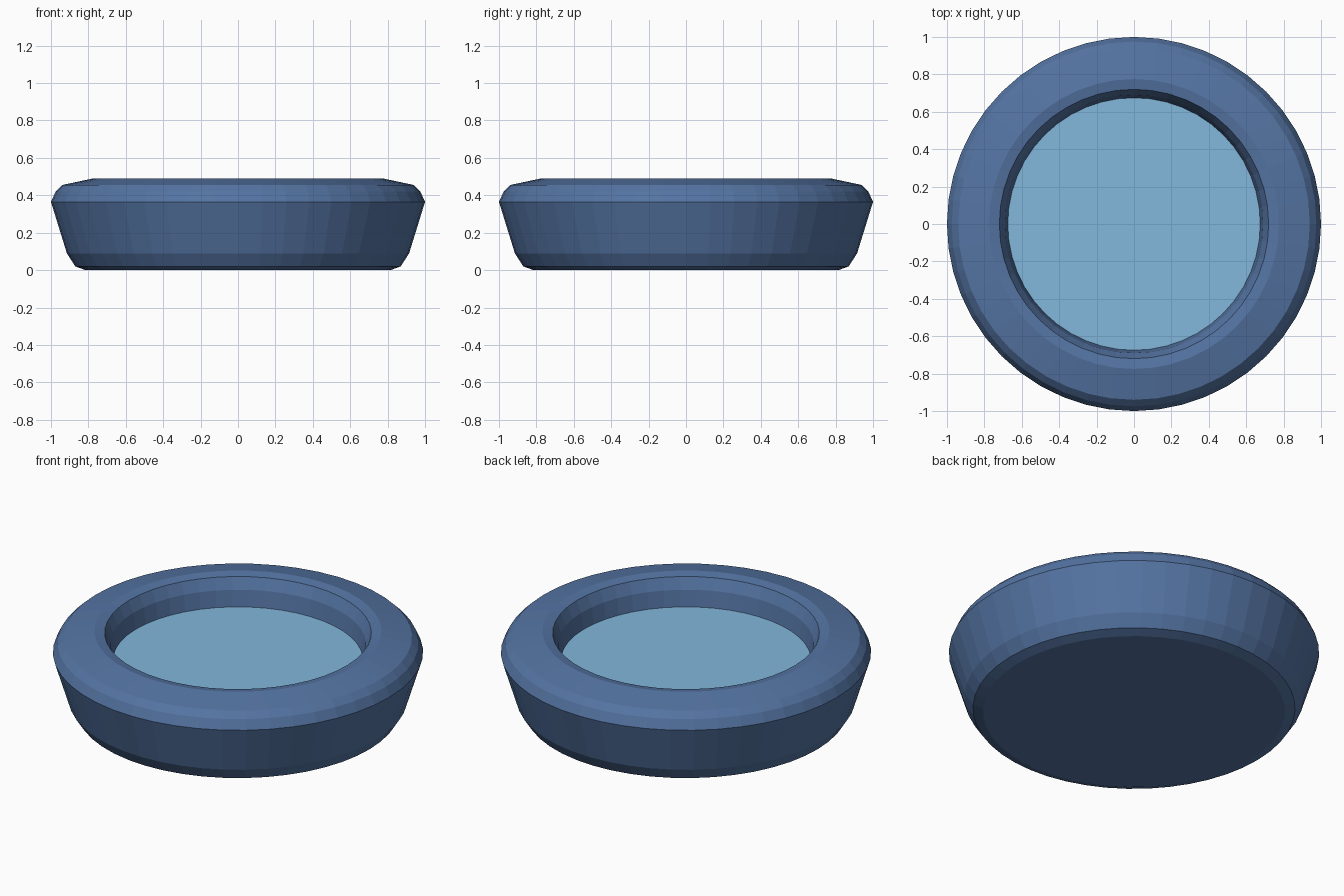
import bpy, bmesh, math

if "Cube" in bpy.data.objects:
    bpy.data.objects.remove(bpy.data.objects["Cube"])

SIDES = 48


def material(name, color):
    m = bpy.data.materials.new(name)
    m.diffuse_color = color
    m.use_nodes = True
    m.node_tree.nodes["Principled BSDF"].inputs["Base Color"].default_value = m.diffuse_color
    return m


def lathe(name, profile, mat):
    """Stack rings from (radius, height) points and cap the ends."""
    bm = bmesh.new()
    rings = []
    for r, z in profile:
        angles = [2 * math.pi * i / SIDES for i in range(SIDES)]
        rings.append([bm.verts.new((r * math.cos(a), r * math.sin(a), z)) for a in angles])
    for low, high in zip(rings, rings[1:]):
        for i in range(SIDES):
            j = (i + 1) % SIDES
            bm.faces.new((low[i], low[j], high[j], high[i]))
    bm.faces.new(rings[-1])
    if len(rings) > 1:
        bm.faces.new(rings[0][::-1])
    mesh = bpy.data.meshes.new(name)
    bm.to_mesh(mesh)
    bm.free()
    mesh.materials.append(mat)
    obj = bpy.data.objects.new(name, mesh)
    bpy.context.collection.objects.link(obj)
    return obj


# Bowl: base, flared wall, rolled rim, then the inside down to the floor
lathe("bowl", [(0.815, 0), (0.87, 0.02), (0.915, 0.09), (1.0, 0.365),
               (0.975, 0.42), (0.94, 0.455), (0.775, 0.49), (0.72, 0.48),
               (0.69, 0.415), (0.675, 0.32), (0.64, 0.14), (0.58, 0.10)],
      material("blue_glaze", (0.089, 0.175, 0.366, 1)))

# Water surface filling the bowl
lathe("water", [(0.675, 0.32)], material("water_blue", (0.223, 0.474, 0.716, 1)))
